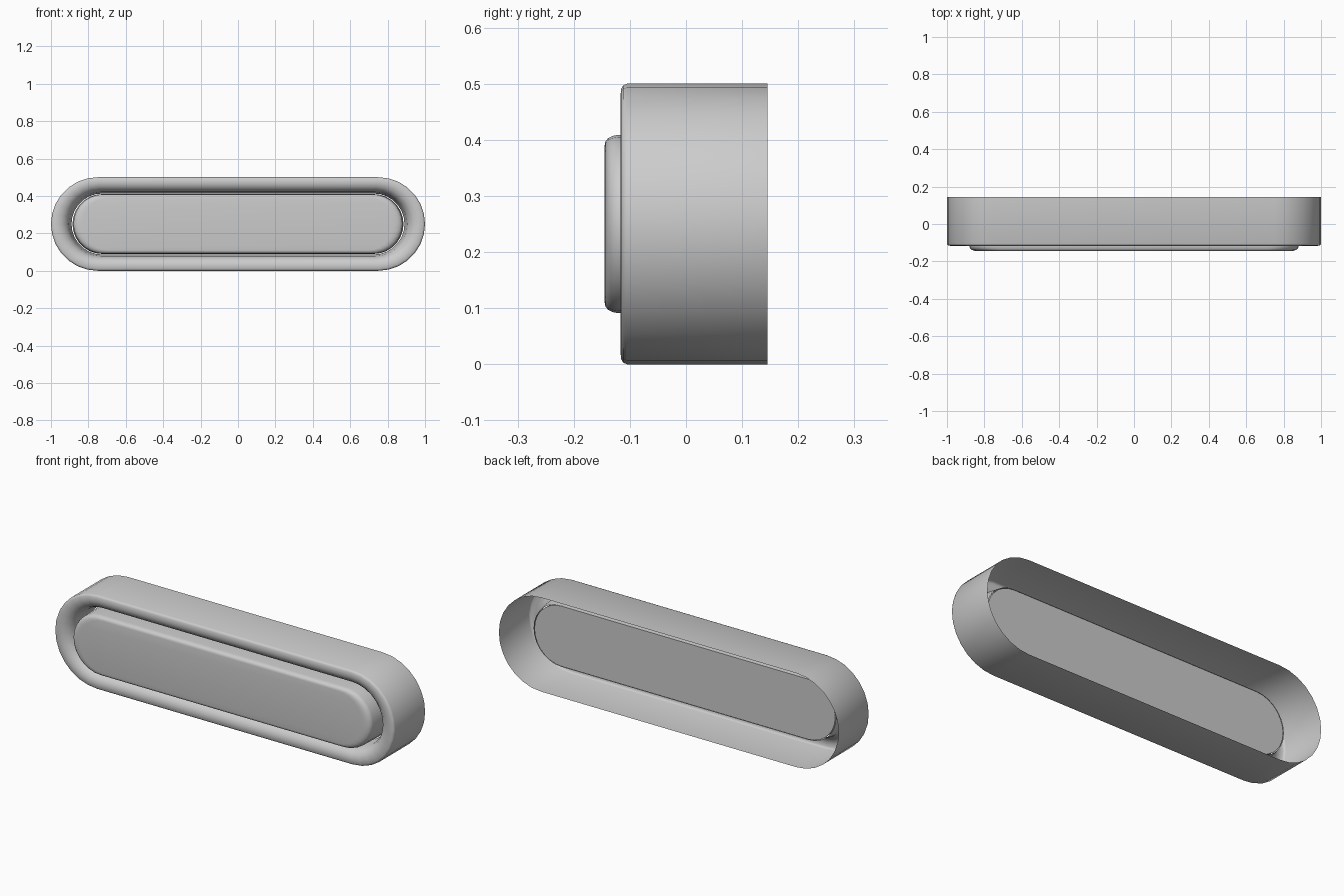
import bpy, bmesh, math

if "Cube" in bpy.data.objects:
    bpy.data.objects.remove(bpy.data.objects["Cube"])

SEG = 14  # segments per rounded end
CZ = 0.25


def outline(hw, hh, y):
    # Stadium outline: two half circles joined by straight sides
    pts = []
    for side in (1, -1):
        for i in range(SEG + 1):
            a = -math.pi / 2 + math.pi * i / SEG
            pts.append((side * (hw - hh + hh * math.cos(a)), y,
                        CZ + side * hh * math.sin(a)))
    return pts


def loft(name, sections, cap_first=False, cap_last=False):
    bm = bmesh.new()
    rings = [[bm.verts.new(p) for p in outline(*s)] for s in sections]
    n = len(rings[0])
    for a, b in zip(rings, rings[1:]):
        for i in range(n):
            j = (i + 1) % n
            bm.faces.new((a[i], a[j], b[j], b[i]))
    if cap_first:
        bm.faces.new(rings[0][::-1])
    if cap_last:
        bm.faces.new(rings[-1])
    # Sections run back to front, so this winding faces outward
    bm.normal_update()
    me = bpy.data.meshes.new(name)
    bm.to_mesh(me)
    bm.free()
    ob = bpy.data.objects.new(name, me)
    bpy.context.collection.objects.link(ob)
    bpy.ops.object.select_all(action='DESELECT')
    ob.select_set(True)
    bpy.context.view_layer.objects.active = ob
    bpy.ops.object.shade_smooth_by_angle(angle=math.radians(40))
    return ob


# Open-backed housing: outer wall, small edge bevel, rim rolling into the groove
loft("housing", [
    (1.0, 0.25, 0.145),
    (1.0, 0.25, -0.105),
    (0.997, 0.247, -0.112),
    (0.99, 0.24, -0.116),
    (0.965, 0.217, -0.117),
    (0.94, 0.197, -0.110),
    (0.918, 0.181, -0.093),
    (0.905, 0.172, -0.068),
    (0.90, 0.168, -0.04),
    (0.89, 0.163, 0.01),
])

# Raised front plate with softened front edge and flat back
loft("front_plate", [
    (0.885, 0.16, 0.01),
    (0.88, 0.159, -0.12),
    (0.876, 0.157, -0.131),
    (0.866, 0.153, -0.139),
    (0.85, 0.147, -0.1435),
    (0.83, 0.14, -0.145),
], cap_first=True, cap_last=True)
